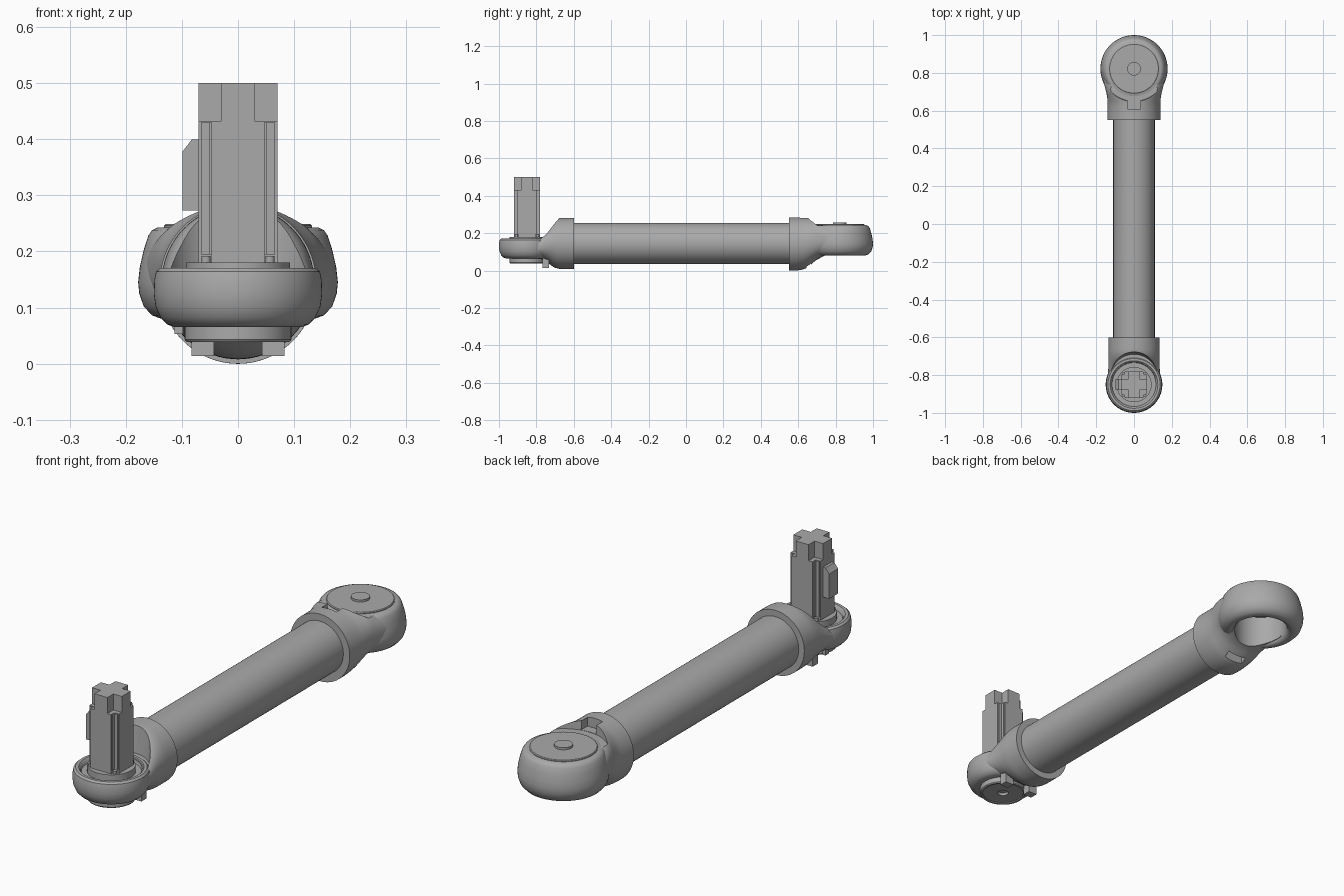
import bpy, bmesh, math
from mathutils import Vector

if "Cube" in bpy.data.objects:
    bpy.data.objects.remove(bpy.data.objects["Cube"])

TAU = 2 * math.pi
FY, BY = -0.85, 0.822          # centres of the front and back joints

grey = bpy.data.materials.new("machine grey")
grey.diffuse_color = (0.40, 0.40, 0.40, 1)
grey.use_nodes = True
grey.node_tree.nodes["Principled BSDF"].inputs["Base Color"].default_value = grey.diffuse_color


def finish(name, bm, angle=35):
    bmesh.ops.remove_doubles(bm, verts=bm.verts, dist=1e-5)
    bmesh.ops.recalc_face_normals(bm, faces=bm.faces)
    me = bpy.data.meshes.new(name)
    bm.to_mesh(me)
    bm.free()
    ob = bpy.data.objects.new(name, me)
    bpy.context.collection.objects.link(ob)
    me.materials.append(grey)
    smooth(ob, angle)
    return ob


def smooth(ob, angle=35):
    bpy.ops.object.select_all(action='DESELECT')
    ob.select_set(True)
    bpy.context.view_layer.objects.active = ob
    bpy.ops.object.shade_smooth_by_angle(angle=math.radians(angle))


def skin(name, rings, angle=35):
    """Join equal-length closed rings of points and cap both ends."""
    bm = bmesh.new()
    vs = [[bm.verts.new(p) for p in r] for r in rings]
    n = len(vs[0])
    for a, b in zip(vs, vs[1:]):
        for i in range(n):
            j = (i + 1) % n
            bm.faces.new((a[i], a[j], b[j], b[i]))
    bm.faces.new(vs[0])
    bm.faces.new(vs[-1])
    return finish(name, bm, angle)


def lathe(name, profile, cy, n=72, cx=0):
    """Turn an (r, z) profile around a vertical axis."""
    return skin(name, [[(cx + r * math.cos(TAU * i / n), cy + r * math.sin(TAU * i / n), z)
                        for i in range(n)] for r, z in profile])


def disc(name, r, z0, z1, cy, r2=None, cx=0):
    return lathe(name, [(r, z0), (r if r2 is None else r2, z1)], cy, cx=cx)


def prism(name, pts, z0, z1):
    return skin(name, [[(x, y, z) for x, y in pts] for z in (z0, z1)])


def box(name, x0, x1, y0, y1, z0, z1):
    return prism(name, [(x0, y0), (x1, y0), (x1, y1), (x0, y1)], z0, z1)


def loft(name, sections, n=72, sub=4):
    """Superellipse sections (y, half width, z low, z high, exponent) along y."""
    S = [Vector(s) for s in sections]
    fine = []
    for k in range(len(S) - 1):
        p0, p1, p2, p3 = S[max(k - 1, 0)], S[k], S[k + 1], S[min(k + 2, len(S) - 1)]
        for j in range(sub):
            t = j / sub
            fine.append(0.5 * (2 * p1 + (p2 - p0) * t + (2 * p0 - 5 * p1 + 4 * p2 - p3) * t * t
                               + (3 * p1 - p0 - 3 * p2 + p3) * t ** 3))
    fine.append(S[-1])
    rings = []
    for y, w, lo, hi, e in fine:
        ring = []
        for i in range(n):
            c, s = math.cos(TAU * i / n), math.sin(TAU * i / n)
            ring.append((w * math.copysign(abs(c) ** (2 / e), c), y,
                         (lo + hi) / 2 + (hi - lo) / 2 * math.copysign(abs(s) ** (2 / e), s)))
        rings.append(ring)
    return skin(name, rings)


def cut(ob, *cutters):
    for c in cutters:
        m = ob.modifiers.new("cut", 'BOOLEAN')
        m.operation, m.solver, m.object = 'DIFFERENCE', 'EXACT', c
        bpy.context.view_layer.objects.active = ob
        bpy.ops.object.modifier_apply(modifier=m.name)
        bpy.data.objects.remove(c)
    smooth(ob)


def cross(h, a, cy):
    """Plus-shaped outline: half size h, arm half width a."""
    q = [(h, -a), (h, a), (a, a), (a, h), (-a, h), (-a, a), (-h, a), (-h, -a),
         (-a, -a), (-a, -h), (a, -h), (a, -a)]
    return [(x, y + cy) for x, y in q]


# main tube
skin("arm_tube", [[(0.11 * math.cos(TAU * i / 72), y, 0.145 + 0.11 * math.sin(TAU * i / 72))
                   for i in range(72)] for y in (-0.65, 0.60)])

# back collar and neck, flattened on top and hollow below
neck = loft("back_neck", [
    (0.55, .14, 0, .285, 2), (0.58, .14, 0, .285, 2), (0.61, .14, .003, .285, 2),
    (0.64, .14, .012, .285, 2.05), (0.67, .142, .034, .285, 2.2), (0.70, .148, .058, .28, 2.4),
    (0.74, .158, .074, .265, 2.5), (0.78, .166, .08, .25, 2.5), (0.822, .168, .084, .245, 2.5)])
cut(neck,
    disc("cut_top", .172, .242, .4, BY, .18),
    disc("cut_bottom", .108, -.1, .21, BY),
    box("cut_notch", -.035, .035, .61, .69, .243, .4),
    box("cut_slot", -.045, .045, .645, .668, -.1, .06))

# back joint housing: a cup open at the bottom, with a cover on top
lathe("back_joint_housing", [
    (.001, .21), (.108, .21), (.108, .105), (.113, .09), (.122, .082), (.136, .08), (.153, .086),
    (.168, .102), (.176, .125), (.178, .145), (.175, .172), (.168, .203), (.160, .228),
    (.153, .238), (.143, .243), (.001, .243)], BY)
lathe("back_cover", [(.132, .24), (.132, .246), (.129, .249), (.001, .249)], BY)
disc("back_cover_hub", .036, .245, .258, BY)

# front collar and neck, scooped out around the motor
neck = loft("front_neck", [
    (-.60, .136, .008, .282, 2), (-.64, .136, .008, .282, 2), (-.68, .136, .01, .28, 2),
    (-.71, .135, .02, .268, 2), (-.74, .135, .042, .235, 2.2), (-.78, .137, .062, .195, 2.5),
    (-.82, .14, .067, .176, 2.6), (-.85, .14, .07, .17, 2.6)])
cut(neck,
    disc("cut_scoop", .125, .168, .32, -.815, .142),
    disc("cut_recess", .118, .15, .3, FY))

# front joint ring with a recess for the motor flange
lathe("front_joint_ring", [
    (.001, .152), (.116, .152), (.119, .164), (.126, .171), (.138, .171), (.146, .164), (.149, .15),
    (.150, .125), (.147, .102), (.138, .082), (.126, .07), (.113, .065), (.001, .065)], FY)
disc("motor_flange", .093, .145, .18, FY)

# output disc below the front joint, with a bored centre
lathe("output_disc", [(.001, .055), (.022, .055), (.022, .043), (.083, .043), (.084, .039),
                      (.092, .039), (.095, .043), (.095, .07), (.001, .07)], FY)
for side, tag in ((-1, "left"), (1, "right")):
    a, b = sorted((side * .043, side * .083))
    box("stop_block_" + tag, a, b, -.767, -.732, .014, .085)
box("side_stop", -.113, -.098, -.80, -.775, .053, .08)

# motor: body with grooved corners and a deeply notched top
prism("motor_body", cross(.07, .048, FY), .17, .432)
prism("motor_corner_fill", cross(.066, .052, FY), .195, .43)
prism("motor_top", cross(.07, .03, FY), .43, .5)
for sx in (-1, 1):
    for sy in (-1, 1):
        disc("motor_screw", .008, .175, .192, FY + sy * .057, cx=sx * .057)

# cable connector on the motor's left side
prof = [(-.069, .273), (-.099, .273), (-.099, .378), (-.082, .4), (-.069, .4)]
skin("motor_connector", [[(x, y, z) for x, z in prof] for y in (FY - .03, FY + .03)])
